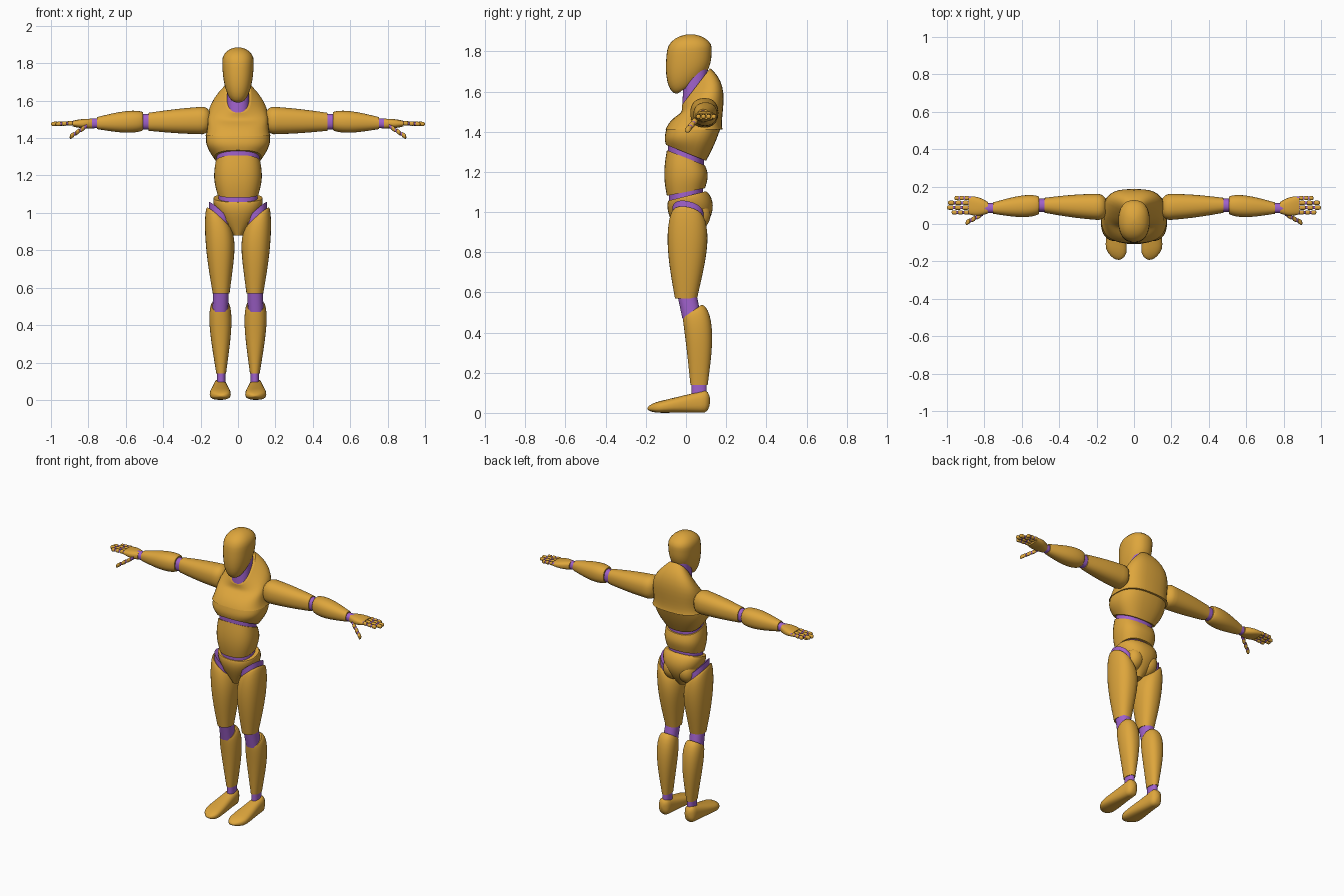
import bpy
import bmesh
from math import cos, sin, pi, sqrt, log, copysign, radians
from mathutils import Vector

RING_SIDES = 32
RING_STEPS = 16

cube = bpy.data.objects.get("Cube")
if cube:
    bpy.data.objects.remove(cube, do_unlink=True)


def make_material(name, red, green, blue):
    material = bpy.data.materials.new(name)
    material.use_nodes = True
    color = (red, green, blue, 1)
    material.diffuse_color = color
    material.node_tree.nodes["Principled BSDF"].inputs["Base Color"].default_value = color
    return material


shell = make_material("warm orange shell", red=0.73, green=0.38, blue=0.045)
purple = make_material("purple joint", red=0.35, green=0.12, blue=0.6)


def finish(name, bm, material):
    """Smooth shading with sharp rims, then link the object."""
    bmesh.ops.recalc_face_normals(bm, faces=bm.faces)
    for face in bm.faces:
        face.smooth = True
    for edge in bm.edges:
        edge.smooth = edge.calc_face_angle(0) < radians(40)
    mesh = bpy.data.meshes.new(name)
    bm.to_mesh(mesh)
    bm.free()
    mesh.materials.append(material)
    bpy.context.collection.objects.link(bpy.data.objects.new(name, mesh))


def rounding(t, length):
    """Elliptical narrowing within the given fraction of an end."""
    if t >= length:
        return 1
    return max(0.05, sqrt(1 - (1 - t / length) ** 2))


def signed_power(value, exponent):
    return copysign(abs(value) ** exponent, value)


def body_part(name, start, end, size, end_size=None, bulge=(0, 0), peak=0.5,
              bow=(0, 0, 0), tilt=(0, 0), end_tilt=(0, 0), round_start=0, round_end=0,
              material=shell, side=1, squareness=2.3):
    """Swelling tube from start to end, with tilted or rounded ends."""
    start, end, bow = Vector(start), Vector(end), Vector(bow)
    size, bulge, tilt, end_tilt = map(Vector, (size, bulge, tilt, end_tilt))
    end_size = Vector(end_size) if end_size else size
    span = [abs(value) for value in end - start]
    along = span.index(max(span))
    across = [axis for axis in range(3) if axis != along]

    bm = bmesh.new()
    rings = []
    for step in range(RING_STEPS + 1):
        t = (1 - cos(pi * step / RING_STEPS)) / 2
        swell = sin(pi * t ** (log(0.5) / log(peak)))
        center = start.lerp(end, t) + bow * swell
        radius = size.lerp(end_size, t) + bulge * swell
        radius *= rounding(t, round_start) * rounding(1 - t, round_end)
        lean = tilt * (1 - t) ** 2 + end_tilt * t ** 2
        ring = []
        for index in range(RING_SIDES):
            angle = 2 * pi * index / RING_SIDES
            offset = Vector((radius.x * signed_power(cos(angle), 2 / squareness),
                             radius.y * signed_power(sin(angle), 2 / squareness)))
            point = center.copy()
            point[across[0]] += offset.x
            point[across[1]] += offset.y
            point[along] += lean.dot(offset)
            point.x *= side
            ring.append(bm.verts.new(point))
        rings.append(ring)
    for low, high in zip(rings, rings[1:]):
        for i in range(RING_SIDES):
            bm.faces.new((low[i - 1], low[i], high[i], high[i - 1]))
    bm.faces.new(rings[0])
    bm.faces.new(rings[-1])
    finish(name, bm, material)


def joint(name, start, end, size, **options):
    body_part(name, start, end, size, material=purple, **options)


def digit(name, start, end, radius, side):
    """Purple core with three rounded shell segments along it."""
    start, end = Vector(start), Vector(end)
    core = radius * 0.75
    joint(name + "_joints", start.lerp(end, -0.1), start.lerp(end, 0.95),
          (core, core), side=side)
    for index, segment in enumerate(("base", "middle", "tip")):
        body_part(f"{name}_{segment}", start.lerp(end, (index + 0.1) / 3),
                  start.lerp(end, (index + 1) / 3), (radius, radius),
                  round_start=0.2, round_end=0.3, side=side)


# Head and neck
body_part("head", (0, .03, 1.64), (0, .023, 1.885), size=(.042, .07), end_size=(.085, .105),
          bulge=(.022, .03), peak=.3, bow=(0, -.015, 0), tilt=(0, .7), round_end=.3)
joint("neck", (0, .04, 1.54), (0, .05, 1.7), size=(.06, .06),
      tilt=(0, .8), end_tilt=(0, .7))

# Chest and the shoulder yoke rising to a tilted collar
body_part("chest", (0, 0, 1.295), (0, .04, 1.425), size=(.125, .1), end_size=(.168, .135),
          bulge=(.02, .008), tilt=(0, -.4), squareness=2.6)
body_part("shoulder_yoke", (0, .04, 1.41), (0, .05, 1.625), size=(.175, .142),
          end_size=(.07, .07), bulge=(.045, .012), peak=.65, bow=(0, .03, 0),
          end_tilt=(0, 1.3), squareness=2.8)
joint("rib_joint", (0, 0, 1.23), (0, 0, 1.32), size=(.115, .09),
      tilt=(0, -.4), end_tilt=(0, -.4))

# Abdomen, waist and pelvis
body_part("abdomen", (0, 0, 1.1), (0, 0, 1.27), size=(.11, .095), end_size=(.12, .095),
          bulge=(.012, .013), tilt=(0, .2), end_tilt=(0, -.4), squareness=2.5)
joint("waist_joint", (0, 0, 1.04), (0, 0, 1.13), size=(.105, .085),
      tilt=(0, .25), end_tilt=(0, .25))
body_part("pelvis", (0, .005, 1.08), (0, .01, .88), size=(.13, .093), end_size=(.025, .05),
          bulge=(.024, .033), peak=.4, bow=(0, .016, 0), tilt=(0, .25))

for side, label in ((1, "left"), (-1, "right")):
    # Seat, hip and thigh
    body_part(label + "_glute", (.055, .03, .9), (.055, .03, 1.07), size=(.06, .092),
              round_start=.5, round_end=.5, side=side)
    joint(label + "_hip_joint", (.1, .01, .93), (.095, .01, 1), size=(.06, .078),
          tilt=(.9, -.2), end_tilt=(.9, -.2), side=side)
    body_part(label + "_thigh", (.1, .01, .965), (.09, 0, .57), size=(.067, .082),
              end_size=(.045, .055), bulge=(.018, .025), peak=.35, tilt=(.9, -.2), side=side)

    # Knee, shin and ankle
    joint(label + "_knee", (.095, .03, .47), (.09, 0, .61), size=(.042, .048), side=side)
    body_part(label + "_shin", (.095, .03, .505), (.09, .065, .14), size=(.046, .046),
              end_size=(.026, .043), bulge=(.018, .021), peak=.3, bow=(0, .022, 0),
              tilt=(0, .7), side=side)
    joint(label + "_ankle", (.09, .065, .09), (.09, .065, .16), size=(.023, .038), side=side)

    # Foot, heel to toe
    body_part(label + "_foot", (.095, .12, .06), (.095, -.19, .022), size=(.036, .058),
              end_size=(.05, .022), bulge=(.01, 0), peak=.7, end_tilt=(.3, 0),
              round_start=.1, round_end=.2, side=side, squareness=2.6)

    # Upper arm, elbow, forearm and wrist
    body_part(label + "_upper_arm", (.14, .09, 1.495), (.478, .1, 1.487), size=(.072, .076),
              end_size=(.04, .048), bulge=(.006, .004), round_start=.15, side=side)
    joint(label + "_elbow", (.46, .1, 1.487), (.54, .1, 1.487), size=(.036, .042), side=side)
    body_part(label + "_forearm", (.508, .1, 1.49), (.755, .085, 1.48), size=(.045, .047),
              end_size=(.03, .032), bulge=(.018, .016), peak=.35, side=side)
    joint(label + "_wrist", (.73, .085, 1.48), (.8, .085, 1.477), size=(.026, .026), side=side)

    # Hand with four fingers and a thumb
    body_part(label + "_palm", (.78, .087, 1.477), (.885, .1, 1.477), size=(.03, .026),
              end_size=(.048, .015), bulge=(.01, .004), side=side, squareness=2.6)
    tips = {"index": .975, "middle": 1, "ring": .995, "little": .96}
    for place, (finger, tip) in enumerate(tips.items()):
        y = .062 + place * .0255
        digit(f"{label}_{finger}_finger", (.88, y, 1.48), (tip, y, 1.475), .0115, side)
    digit(label + "_thumb", (.815, .05, 1.46), (.9, .005, 1.405), .0135, side)
